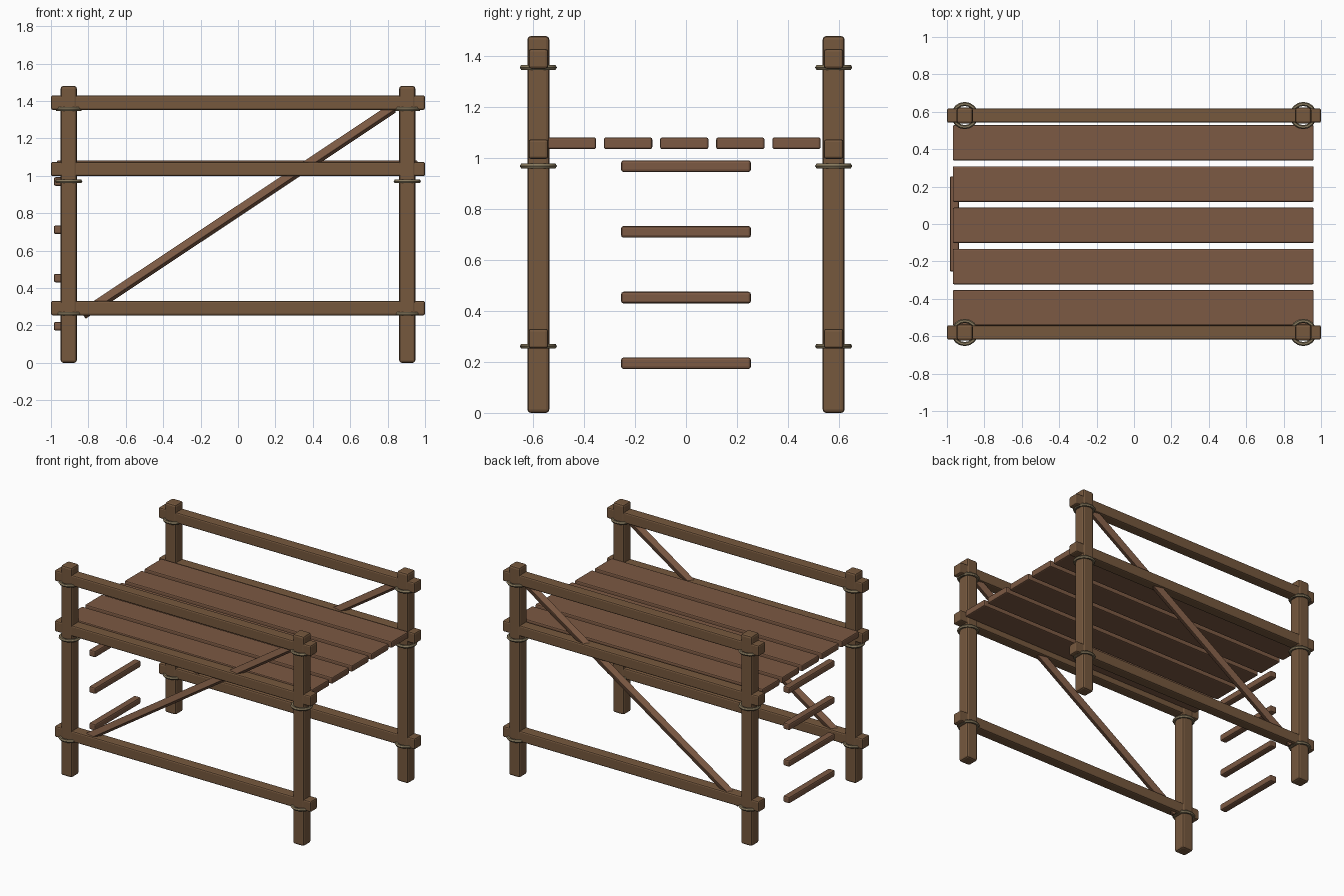
import bpy, math
from mathutils import Matrix

if "Cube" in bpy.data.objects:
    bpy.data.objects.remove(bpy.data.objects["Cube"])


def material(name, rgb):
    m = bpy.data.materials.new(name)
    m.diffuse_color = (*rgb, 1)
    m.use_nodes = True
    m.node_tree.nodes["Principled BSDF"].inputs["Base Color"].default_value = m.diffuse_color
    return m


TIMBER = material("timber", (0.18, 0.098, 0.048))
BOARD = material("board", (0.2, 0.1, 0.056))
ROPE = material("rope", (0.24, 0.19, 0.11))


def beam(name, loc, size, mat, bevel=0.01, rot=None):
    bpy.ops.mesh.primitive_cube_add(size=1)
    o = bpy.context.object
    o.name = name
    o.data.transform(Matrix.Diagonal((*size, 1)))
    if rot:
        o.data.transform(rot)
    o.location = loc
    o.data.materials.append(mat)
    b = o.modifiers.new("bevel", 'BEVEL')
    b.width = bevel
    b.segments = 2
    return o


# Brace tilts up towards +x and is rolled slightly about its own length
SLOPE = math.atan(0.665)
BRACE_ROT = Matrix.Rotation(-SLOPE, 4, 'Y') @ Matrix.Rotation(math.radians(-23), 4, 'X')

for side, y in (("front", -0.58), ("back", 0.58)):
    # Corner posts with rope lashings
    for end, x in (("left", -0.905), ("right", 0.905)):
        beam(f"{side}_{end}_post", (x, y, 0.74), (0.086, 0.086, 1.48), TIMBER, 0.013)
        for level, z in (("low", 0.262), ("middle", 0.97), ("top", 1.357)):
            bpy.ops.mesh.primitive_torus_add(location=(x, y, z), major_radius=0.062,
                                             minor_radius=0.011, major_segments=16,
                                             minor_segments=6)
            ring = bpy.context.object
            ring.name = f"{side}_{end}_{level}_lashing"
            ring.data.materials.append(ROPE)
            bpy.ops.object.shade_smooth_by_angle(angle=math.radians(35))
    # Long horizontal rails
    for level, z in (("low", 0.292), ("middle", 1.036), ("top", 1.391)):
        beam(f"{side}_{level}_rail", (0, y, z), (2.0, 0.077, 0.077), TIMBER)
    # Diagonal brace
    beam(f"{side}_brace", (0, y, 0.81), (1.993, 0.045, 0.045), BOARD, 0.005, BRACE_ROT)

# Deck planks
for i in range(5):
    beam(f"deck_plank_{i + 1}", (-0.004, -0.448 + 0.2205 * i, 1.059), (1.93, 0.19, 0.046), BOARD, 0.008)

# Ladder rungs at the left end
for i in range(4):
    beam(f"ladder_rung_{i + 1}", (-0.96, 0, 0.195 + 0.258 * i), (0.05, 0.51, 0.046), BOARD)
